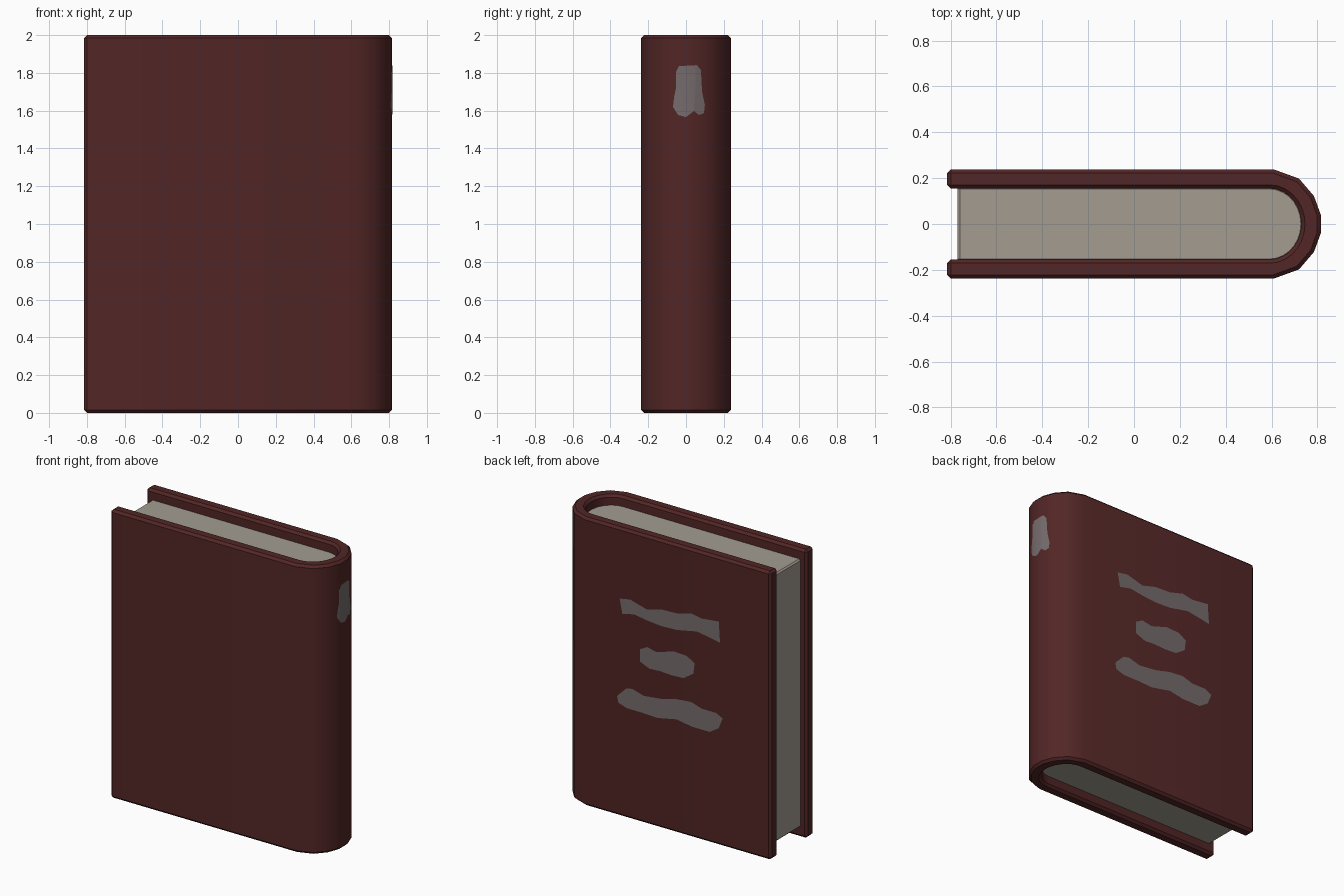
import bpy, bmesh, math

if "Cube" in bpy.data.objects:
    bpy.data.objects.remove(bpy.data.objects["Cube"])


def material(name, rgb):
    m = bpy.data.materials.new(name)
    m.diffuse_color = (*rgb, 1)
    m.use_nodes = True
    m.node_tree.nodes["Principled BSDF"].inputs["Base Color"].default_value = m.diffuse_color
    return m


LEATHER = material("dark red leather", (0.085, 0.019, 0.019))
PAPER = material("warm grey paper", (0.37, 0.335, 0.285))
WORN = material("faded grey", (0.18, 0.15, 0.15))


def finish(bm, name, mat):
    mesh = bpy.data.meshes.new(name)
    bm.to_mesh(mesh)
    bm.free()
    ob = bpy.data.objects.new(name, mesh)
    bpy.context.collection.objects.link(ob)
    mesh.materials.append(mat)
    return ob


def prism(name, outline, z0, z1, bevel, mat):
    """Extrude an xy outline upwards and chamfer its hard edges."""
    bm = bmesh.new()
    base = bm.faces.new([bm.verts.new((x, y, z0)) for x, y in outline])
    top = bmesh.ops.extrude_face_region(bm, geom=[base], use_keep_orig=True)
    verts = [g for g in top["geom"] if isinstance(g, bmesh.types.BMVert)]
    bmesh.ops.translate(bm, verts=verts, vec=(0, 0, z1 - z0))
    bmesh.ops.recalc_face_normals(bm, faces=bm.faces[:])
    hard = [e for e in bm.edges if e.calc_face_angle(0) > math.radians(40)]
    bmesh.ops.bevel(bm, geom=hard, offset=bevel, segments=1, affect='EDGES')
    ob = finish(bm, name, mat)
    bpy.ops.object.select_all(action='DESELECT')
    ob.select_set(True)
    bpy.context.view_layer.objects.active = ob
    bpy.ops.object.shade_smooth_by_angle(angle=math.radians(30))
    return ob


def ellipse(cx, a, b, n):
    """Half ellipse running from +y round the spine to -y."""
    return [(cx + a * math.sin(math.pi * i / n), b * math.cos(math.pi * i / n))
            for i in range(n + 1)]


# Cover: two boards joined by a rounded, faceted spine
half = [(0.61, 0.238), (0.72, 0.198), (0.785, 0.122), (0.815, 0.04)]
spine = half + [(x, -y) for x, y in reversed(half)]
inner = ellipse(0.59, 0.14, 0.155, 14)
cover = ([(-0.815, 0.238)] + spine + [(-0.815, -0.238), (-0.815, -0.155)]
         + inner[::-1] + [(-0.815, 0.155)])
prism("cover", cover, 0, 2, 0.016, LEATHER)

# Page block, set back from the cover edges
pages = [(-0.77, 0.163)] + ellipse(0.59, 0.148, 0.163, 14) + [(-0.77, -0.163)]
prism("page_block", pages, 0.07, 1.93, 0.01, PAPER)


def spine_x(y):
    """Outer cover surface at a given y on the spine."""
    for (xa, ya), (xb, yb) in zip(spine, spine[1:]):
        if yb <= y <= ya:
            return xa + (xb - xa) * (ya - y) / (ya - yb)
    return spine[0][0]


# Worn title patches on the back board, as (x, z) outlines
title_patches = {
    "upper_worn_patch": [
        (.34, 1.51), (.26, 1.525), (.13, 1.49), (.02, 1.52), (-.10, 1.525),
        (-.21, 1.555), (-.29, 1.54), (-.42, 1.555), (-.43, 1.41), (-.35, 1.425),
        (-.25, 1.44), (-.10, 1.41), (.02, 1.405), (.13, 1.415), (.23, 1.43),
        (.32, 1.41)],
    "middle_worn_patch": [
        (.185, 1.20), (.13, 1.23), (.055, 1.215), (-.075, 1.255), (-.175, 1.25),
        (-.235, 1.215), (-.225, 1.14), (-.15, 1.09), (-.06, 1.085), (.03, 1.09),
        (.11, 1.085), (.185, 1.115)],
    "lower_worn_patch": [
        (.36, .83), (.29, .90), (.245, .91), (.155, .885), (.02, .90),
        (-.10, .93), (-.21, .94), (-.29, .915), (-.40, .915), (-.45, .89),
        (-.42, .815), (-.35, .77), (-.21, .77), (-.10, .79), (.05, .76),
        (.17, .765), (.285, .765), (.35, .785)],
}
for name, outline in title_patches.items():
    bm = bmesh.new()
    bm.faces.new([bm.verts.new((x, 0.241, z)) for x, z in outline])
    bm.normal_update()
    if bm.faces[:][0].normal.y < 0:
        bmesh.ops.reverse_faces(bm, faces=bm.faces[:])
    finish(bm, name, WORN)

# Worn patch wrapped round the spine, as a (y, z) outline
spine_patch = [
    (-.037, 1.836), (.058, 1.841), (.079, 1.815), (.085, 1.70), (.10, 1.63),
    (.095, 1.587), (.069, 1.577), (.042, 1.598), (0, 1.566), (-.042, 1.577),
    (-.069, 1.62), (-.063, 1.672), (-.053, 1.72), (-.053, 1.804)]
bm = bmesh.new()
bm.faces.new([bm.verts.new((0, y, z)) for y, z in spine_patch])
bm.normal_update()
if bm.faces[:][0].normal.x < 0:
    bmesh.ops.reverse_faces(bm, faces=bm.faces[:])
for _, y in spine:
    bmesh.ops.bisect_plane(bm, geom=bm.verts[:] + bm.edges[:] + bm.faces[:],
                           plane_co=(0, y, 0), plane_no=(0, 1, 0))
for v in bm.verts:
    v.co.x = spine_x(v.co.y) + 0.003
patch = finish(bm, "spine_worn_patch", WORN)
for p in patch.data.polygons:
    p.use_smooth = True
